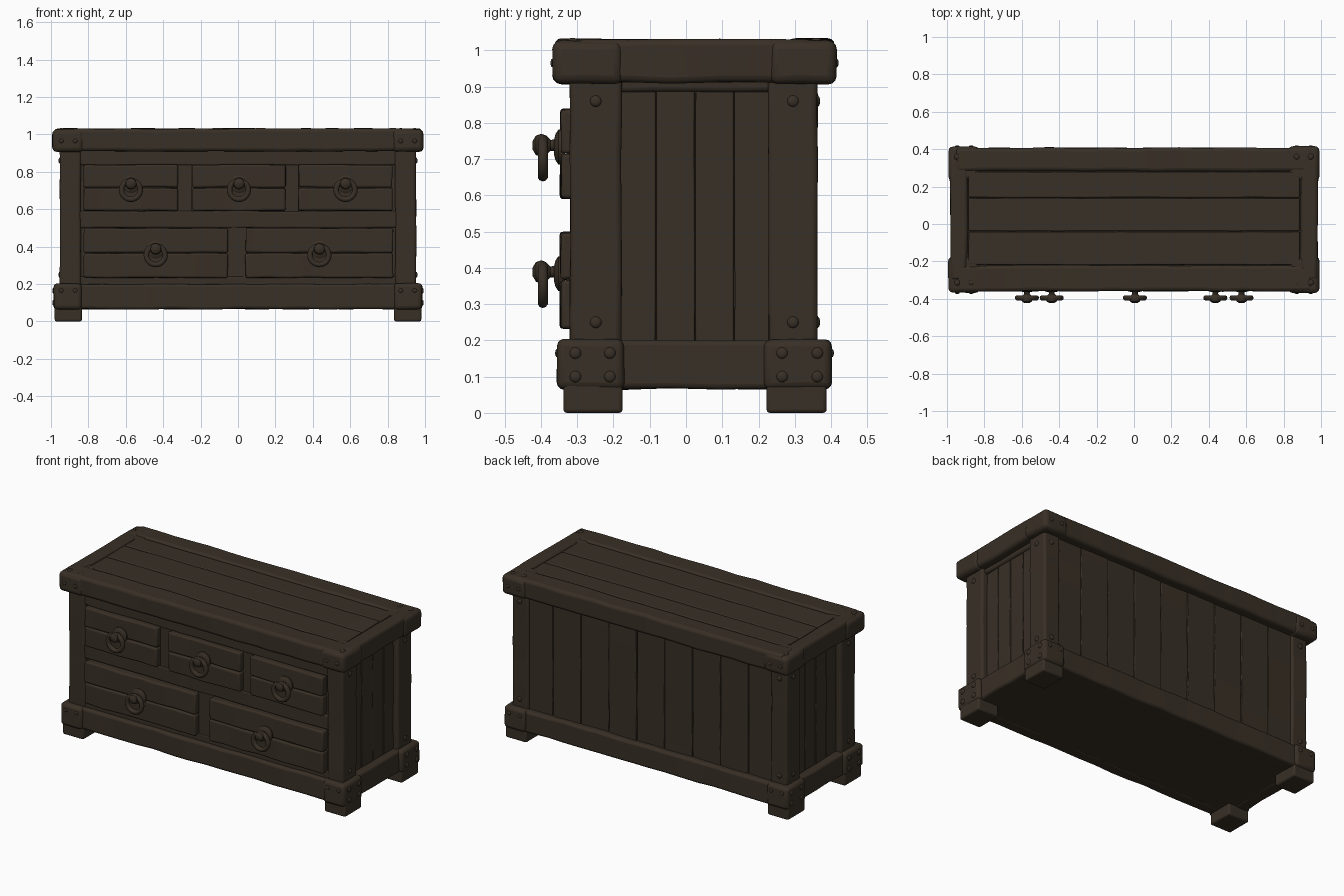
import bpy, bmesh, math, random
from mathutils import Vector, Matrix

random.seed(4)
cube = bpy.data.objects.get("Cube")
if cube:
    bpy.data.objects.remove(cube, do_unlink=True)

wood = bpy.data.materials.new("dark brown wood")
wood.use_nodes = True
COLOUR = (0.040, 0.029, 0.019, 1)
wood.diffuse_color = COLOUR
shader = wood.node_tree.nodes["Principled BSDF"]
shader.inputs["Base Color"].default_value = COLOUR
shader.inputs["Roughness"].default_value = 0.9


def finish(name, bm, bevel=0.0, angle=40):
    """Turn a bmesh into a smooth-shaded object with softened edges."""
    bmesh.ops.recalc_face_normals(bm, faces=bm.faces)
    mesh = bpy.data.meshes.new(name)
    bm.to_mesh(mesh)
    bm.free()
    mesh.materials.append(wood)
    obj = bpy.data.objects.new(name, mesh)
    bpy.context.collection.objects.link(obj)
    if bevel:
        mod = obj.modifiers.new("Soft edges", "BEVEL")
        mod.width, mod.segments = bevel, 3
        mod.limit_method, mod.angle_limit = "ANGLE", math.radians(35)
    bpy.ops.object.select_all(action="DESELECT")
    obj.select_set(True)
    bpy.context.view_layer.objects.active = obj
    bpy.ops.object.shade_smooth_by_angle(angle=math.radians(angle))
    return obj


def board(name, x, y, z, bevel=0.01, wobble=0.0):
    """Box between the given ranges; long boards get hand-hewn, wavy edges."""
    lo, hi = Vector((x[0], y[0], z[0])), Vector((x[1], y[1], z[1]))
    size = hi - lo
    bm = bmesh.new()
    bmesh.ops.create_cube(bm, size=1)
    for v in bm.verts:
        v.co = (lo + hi) / 2 + Vector(a * b for a, b in zip(v.co, size))
    if wobble:
        axis = max(range(3), key=lambda i: size[i])
        normal = Vector([float(i == axis) for i in range(3)])
        cuts = max(2, round(size[axis] / 0.12))
        for i in range(1, cuts):
            bmesh.ops.bisect_plane(bm, geom=bm.verts[:] + bm.edges[:] + bm.faces[:],
                                   plane_co=lo + normal * size[axis] * i / cuts,
                                   plane_no=normal)
        for v in bm.verts:
            v.co += Vector([random.uniform(-wobble, wobble) for _ in range(3)])
    return finish(name, bm, bevel)


def spans(start, end, count, gap=0.004):
    """Equal neighbouring ranges with a thin groove between them."""
    step = (end - start) / count
    return [(start + i * step + gap / 2, start + (i + 1) * step - gap / 2)
            for i in range(count)]


def side_range(sign, a, b):
    return (a, b) if sign > 0 else (-b, -a)


def nail(name, place, normal, radius=0.016):
    """Domed nail head pressed into a surface."""
    bm = bmesh.new()
    bmesh.ops.create_uvsphere(bm, u_segments=12, v_segments=8, radius=radius)
    turn = Vector((0, 0, 1)).rotation_difference(Vector(normal)).to_matrix().to_4x4()
    bmesh.ops.transform(bm, verts=bm.verts, matrix=Matrix.Translation(place) @ turn
                        @ Matrix.Diagonal((1, 1, 0.5, 1)))
    finish(name, bm)


def lathe_y(name, place, profile, steps=20):
    """Turned part around the front-back axis; profile is (radius, y)."""
    bm = bmesh.new()
    rings = []
    for radius, y in profile:
        rings.append([bm.verts.new(place + Vector((
            radius * math.cos(math.tau * i / steps), y,
            radius * math.sin(math.tau * i / steps)))) for i in range(steps)])
    for a, b in zip(rings, rings[1:]):
        for i in range(steps):
            j = (i + 1) % steps
            bm.faces.new((a[i], a[j], b[j], b[i]))
    bm.faces.new(rings[0])
    bm.faces.new(rings[-1])
    finish(name, bm)


# Carcass core and base
board("body_core", (-0.9, 0.9), (-0.295, 0.33), (0.08, 0.95), 0.004)
board("bottom_panel", (-0.93, 0.93), (-0.31, 0.36), (0.068, 0.1), 0.004)
board("front_base_rail", (-0.93, 0.93), (-0.34, -0.26), (0.066, 0.2), 0.014, 0.003)
board("back_base_rail", (-0.93, 0.93), (0.3, 0.388), (0.066, 0.2), 0.014, 0.003)

# Front frame behind the drawers
board("front_top_rail", (-0.87, 0.87), (-0.313, -0.27), (0.835, 0.92), 0.008, 0.002)
board("front_middle_rail", (-0.87, 0.87), (-0.313, -0.27), (0.5, 0.59), 0.008, 0.002)
board("front_lower_rail", (-0.87, 0.87), (-0.313, -0.27), (0.19, 0.24), 0.006, 0.002)
for x in (-0.285, 0.285):
    board("upper_divider", (x - 0.04, x + 0.04), (-0.309, -0.27), (0.57, 0.86), 0.005)
board("lower_divider", (-0.06, 0.05), (-0.309, -0.27), (0.22, 0.52), 0.005)

# Vertical boards at the back
for i, span in enumerate(spans(-0.87, 0.87, 9, 0.003)):
    board("back_board", span, (0.31, 0.349 + 0.002 * (i % 2)), (0.18, 0.93), 0.004, 0.001)

# Side panels, posts, base corners, feet and lid corners
CORNERS = {"front": -1, "back": 1}
for side, sx in (("left", 1), ("right", -1)):
    for i, span in enumerate(spans(-0.19, 0.24, 4, 0.003)):
        board(side + "_side_board", side_range(sx, 0.87, 0.915 + 0.002 * (i % 2)),
              span, (0.18, 0.93), 0.004, 0.001)
    board(side + "_side_top_lip", side_range(sx, 0.88, 0.93), (-0.19, 0.24),
          (0.885, 0.93), 0.012, 0.002)
    board(side + "_base_rail", side_range(sx, 0.88, 0.965), (-0.3, 0.35),
          (0.066, 0.2), 0.014, 0.003)
    board(side + "_lid_end", side_range(sx, 0.89, 0.982), (-0.3, 0.35),
          (0.91, 1.03), 0.018, 0.003)
    for end, sy in CORNERS.items():
        post = (-0.32, -0.178) if sy < 0 else (0.228, 0.362)
        base = (-0.355, -0.17) if sy < 0 else (0.215, 0.402)
        foot = (-0.338, -0.175) if sy < 0 else (0.222, 0.388)
        cap = (-0.368, -0.175) if sy < 0 else (0.23, 0.415)
        tag = end + "_" + side
        board(tag + "_post", side_range(sx, 0.84, 0.952), post, (0.15, 0.94), 0.014, 0.002)
        board(tag + "_base_corner", side_range(sx, 0.835, 0.985), base,
              (0.064, 0.203), 0.02, 0.002)
        board(tag + "_foot", side_range(sx, 0.835, 0.98), foot, (0, 0.09), 0.01)
        board(tag + "_lid_corner", side_range(sx, 0.825, 0.992), cap,
              (0.907, 1.026), 0.024, 0.002)
        # Nail heads on the iron-like corners
        face_y = {-1: base[0], 1: base[1]}[sy]
        cap_y = {-1: cap[0], 1: cap[1]}[sy]
        for y in (base[0] + 0.05, base[1] - 0.04):
            for z in (0.1, 0.165):
                nail(tag + "_base_nail", (sx * 0.985, y, z), (1, 0, 0))
        for x in (0.87, 0.945):
            nail(tag + "_base_nail", (sx * x, face_y, 0.165), (0, 1, 0), 0.012)
            nail(tag + "_lid_nail", (sx * x, cap_y, 0.965), (0, 1, 0), 0.012)
            nail(tag + "_lid_top_nail", (sx * x, cap_y - sy * 0.055, 1.026), (0, 0, 1))
        for z in (0.25, 0.86):
            nail(tag + "_post_nail", (sx * 0.952, sum(post) / 2, z), (1, 0, 0))
            if sy > 0:
                nail(tag + "_post_nail", (sx * 0.9, post[1], z), (0, 1, 0))

# Lid: frame around inset planks
board("lid_core", (-0.94, 0.94), (-0.32, 0.37), (0.915, 1.01), 0.006)
board("front_lid_board", (-0.95, 0.95), (-0.36, -0.222), (0.91, 1.031), 0.018, 0.003)
board("back_lid_board", (-0.95, 0.95), (0.282, 0.408), (0.91, 1.031), 0.018, 0.003)
for span in ((-0.218, -0.042), (-0.038, 0.138), (0.142, 0.278)):
    board("lid_plank", (-0.885, 0.885), span, (0.96, 1.026), 0.006, 0.0015)


def ring_pull(name, x, z):
    """Round backplate, stud and hanging ring."""
    lathe_y(name + "_plate", Vector((x, -0.344, z + 0.03)),
            [(0.048, 0.01), (0.048, -0.008), (0.036, -0.016), (0.02, -0.02)])
    lathe_y(name + "_stud", Vector((x, -0.344, z + 0.035)),
            [(0.018, 0), (0.015, -0.03), (0.027, -0.042), (0.032, -0.055),
             (0.027, -0.07), (0.012, -0.079)])
    bpy.ops.mesh.primitive_torus_add(
        major_radius=0.05, minor_radius=0.0145, major_segments=28, minor_segments=10,
        location=(x, -0.395, z), rotation=(math.pi / 2, 0, 0))
    ring = bpy.context.object
    ring.name = name + "_ring"
    ring.data.materials.append(wood)
    bpy.ops.object.shade_smooth()


# Drawers: two stacked boards each, with a ring pull
def drawer(name, x, z):
    board(name + "_back", (x[0] + 0.01, x[1] - 0.01), (-0.33, -0.28),
          (z[0] + 0.01, z[1] - 0.01), 0.004)
    for span in spans(*z, 2):
        board(name + "_board", x, (-0.346, -0.29), span, 0.01, 0.003)
    ring_pull(name, sum(x) / 2, sum(z) / 2 - 0.012)


for label, x in (("right", (-0.825, -0.32)), ("middle", (-0.245, 0.255)), ("left", (0.325, 0.825))):
    drawer("upper_" + label + "_drawer", x, (0.59, 0.84))
drawer("lower_right_drawer", (-0.825, -0.055), (0.232, 0.5))
drawer("lower_left_drawer", (0.04, 0.83), (0.232, 0.5))
